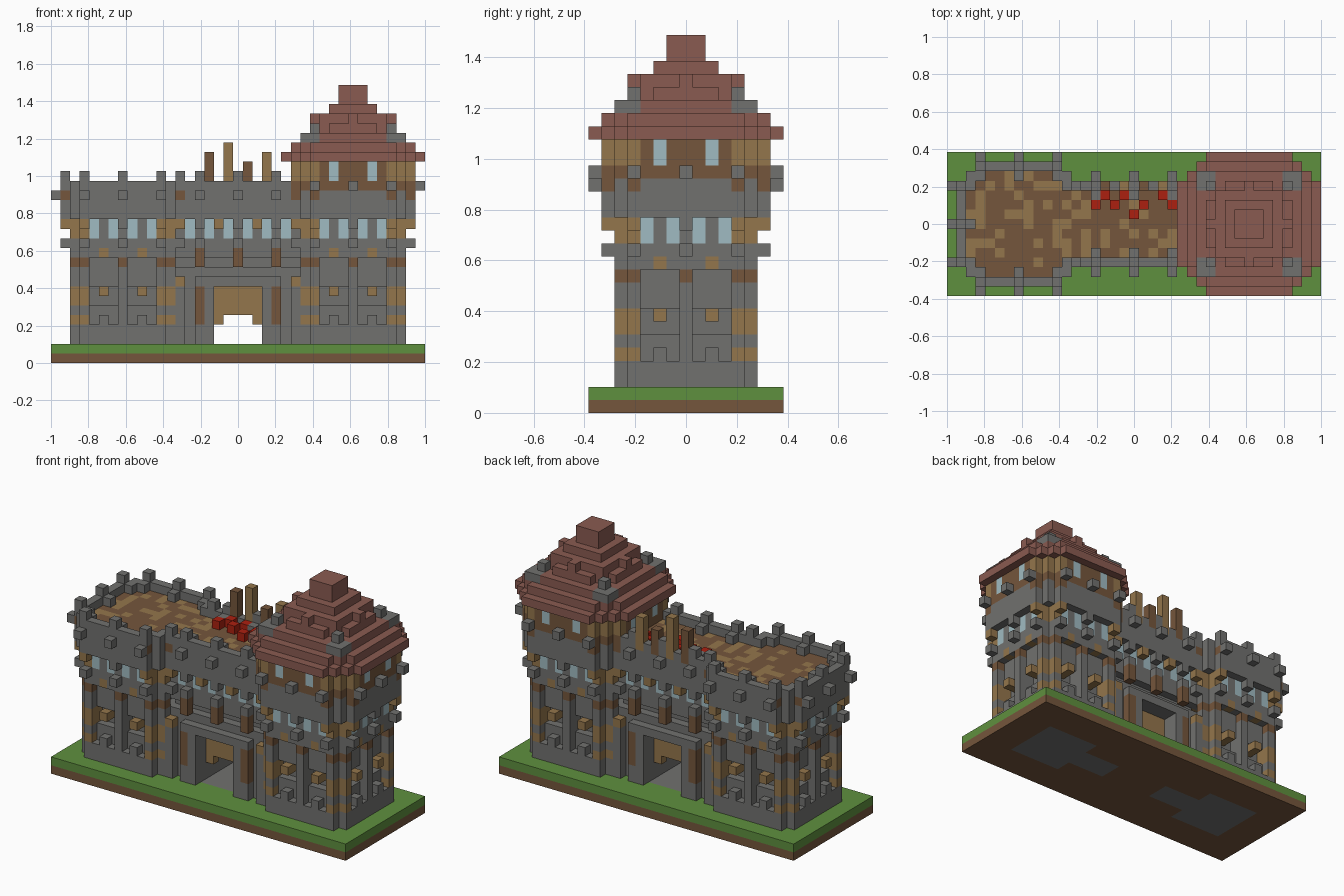
import bpy
import bmesh
import random

random.seed(4)
U = 2 / 39  # block size

cube = bpy.data.objects.get("Cube")
if cube:
    bpy.data.objects.remove(cube, do_unlink=True)

COLOURS = {
    "stone": (113, 113, 111), "timber": (117, 86, 60), "sandstone": (148, 118, 76),
    "roof_tile": (138, 91, 81), "window_glass": (160, 187, 194),
    "grass": (95, 144, 62), "red_cloth": (172, 32, 16),
}


def linear(c):
    c /= 255
    return ((c + 0.055) / 1.055) ** 2.4


materials = {}
for name, rgb in COLOURS.items():
    mat = bpy.data.materials.new(name)
    colour = (*[linear(c) for c in rgb], 1)
    mat.use_nodes = True
    mat.diffuse_color = colour
    bsdf = next(n for n in mat.node_tree.nodes if n.type == "BSDF_PRINCIPLED")
    bsdf.inputs["Base Color"].default_value = colour
    materials[name] = mat
NAMES = list(COLOURS)

cells = {}  # block position -> (part, colour)


def box(part, colour, xs, ys, zs):
    """Fill an inclusive range of blocks."""
    for x in range(xs[0], xs[1] + 1):
        for y in range(ys[0], ys[1] + 1):
            for z in range(zs[0], zs[1] + 1):
                cells[x, y, z] = (part, colour)


def clear(xs, ys, zs):
    for x in range(xs[0], xs[1] + 1):
        for y in range(ys[0], ys[1] + 1):
            for z in range(zs[0], zs[1] + 1):
                cells.pop((x, y, z), None)


def disc(part, colour, cx, half, zs, trim):
    """Fill a square plan with stepped corners."""
    for x in range(-half, half + 1):
        for y in range(-half, half + 1):
            if abs(x) + abs(y) <= 2 * half - trim:
                box(part, colour, (cx + x, cx + x), (y, y), zs)


def around(part, colour, cx, ring, offsets, zs):
    """Repeat a column on all four sides of a tower."""
    for o in offsets:
        for s in (-1, 1):
            for x, y in ((o, s * ring), (s * ring, o)):
                box(part, colour, (cx + x, cx + x), (y, y), zs)


def corners(part, colour, cx, places, zs):
    for a, b in places:
        for sx in (-1, 1):
            for sy in (-1, 1):
                x, y = cx + sx * a, sy * b
                box(part, colour, (x, x), (y, y), zs)


def mottled():
    return "sandstone" if random.random() < 0.28 else "timber"


# Ground slab with stone footings
box("ground", "timber", (-19, 19), (-7, 7), (0, 0))
box("ground", "grass", (-19, 19), (-7, 7), (1, 1))
for s in (-1, 1):
    disc("ground", "stone", 12 * s, 3, (0, 0), 0)
    box("ground", "stone", tuple(sorted((4 * s, 8 * s))), (-1, 1), (0, 0))
box("ground", "stone", (-2, 2), (-3, 3), (1, 1))


def tower(part, cx):
    # Lower shaft with niches, buttresses and stepped footings
    disc(part, "stone", cx, 4, (2, 5), 0)
    disc(part, "stone", cx, 3, (6, 7), 0)
    disc(part, "stone", cx, 4, (8, 10), 0)
    corners(part, "sandstone", cx, [(4, 4)], (6, 7))
    around(part, "stone", cx, 4, (-4, 0, 4), (6, 7))
    around(part, "stone", cx, 5, (-4, 0, 4), (2, 9))
    around(part, "stone", cx, 5, (-3, -1, 1, 3), (2, 3))
    around(part, "stone", cx, 5, (-2, 2), (2, 4))
    around(part, "sandstone", cx, 4, (-2, 2), (7, 7))
    around(part, "sandstone", cx, 5, (-2, 2), (7, 7))
    for zs in ((4, 4), (6, 7)):
        corners(part, "sandstone", cx, [(4, 4), (4, 5), (5, 4)], zs)
    # Window storey on timber brackets
    around(part, "timber", cx, 5, (-4, 0, 4), (10, 10))
    disc(part, "stone", cx, 5, (11, 14), 1)
    around(part, "sandstone", cx, 5, (-2, 2), (11, 11))
    around(part, "stone", cx, 6, (-4, 0, 4), (12, 12))
    around(part, "window_glass", cx, 5, (-3, -1, 1, 3), (13, 14))
    corners(part, "sandstone", cx, [(4, 5), (5, 4)], (13, 14))
    # Overhanging storey on sandstone brackets
    around(part, "sandstone", cx, 6, (-4, 4), (14, 14))
    around(part, "stone", cx, 6, (0,), (14, 14))
    disc(part, "stone", cx, 6, (15, 17), 2)


# Left tower with an open roof terrace
LEFT, RIGHT = -12, 12
tower("left_tower", LEFT)
disc("left_tower", "stone", LEFT, 6, (18, 18), 2)
for x in range(-5, 6):
    for y in range(-5, 6):
        if abs(x) + abs(y) <= 8:
            cells.pop((LEFT + x, y, 18), None)
            cells[LEFT + x, y, 17] = ("left_tower", mottled())
around("left_tower", "stone", LEFT, 6, (-4, 0, 4), (19, 19))
around("left_tower", "stone", LEFT, 7, (-4, 0, 4), (17, 17))
around("left_tower", "stone", LEFT, 5, (0,), (18, 18))
around("left_tower", "timber", LEFT, 6, (-4, 4), (17, 17))
clear((-7, -5), (-3, 3), (17, 19))
for x in range(-7, -4):
    for y in range(-3, 4):
        cells[x, y, 17] = ("left_tower", mottled())

# Right tower with a timber top storey
tower("right_tower", RIGHT)
disc("right_tower", "timber", RIGHT, 6, (18, 20), 2)
around("right_tower", "timber", RIGHT, 6, (-4, 4), (17, 17))
corners("right_tower", "sandstone", RIGHT, [(5, 5), (6, 4), (4, 6)], (19, 20))
around("right_tower", "window_glass", RIGHT, 6, (-2, 2), (19, 20))
around("right_tower", "stone", RIGHT, 7, (-4, 0, 4), (18, 18))

# Stepped tower roof with stone corner stubs and small ridges
disc("tower_roof", "roof_tile", RIGHT, 7, (21, 21), 3)
for step in range(5):
    half = 6 - step
    disc("tower_roof", "roof_tile", RIGHT, half, (22 + step, 22 + step), 2 if half > 3 else 0)
box("tower_roof", "roof_tile", (RIGHT - 1, RIGHT + 1), (-1, 1), (27, 28))
around("tower_roof", "roof_tile", RIGHT, 4, (0,), (24, 25))
corners("tower_roof", "stone", RIGHT, [(5, 5), (5, 4), (4, 5), (4, 4)], (23, 23))
corners("tower_roof", "stone", RIGHT, [(4, 4)], (24, 24))

# Hall lower wall with a gate passage
box("hall", "stone", (-7, 7), (-3, 3), (2, 9))
box("hall", "stone", (-6, 6), (-2, 2), (10, 10))
clear((-2, 2), (-3, 3), (2, 7))
for y in (-2, 2):
    box("gate", "sandstone", (-2, 2), (y, y), (4, 7))
    clear((-1, 1), (y, y), (4, 4))

# Hall window storey and overhanging storey
box("hall", "stone", (-6, 6), (-3, 3), (11, 14))
box("hall", "stone", (-5, 5), (-4, 4), (15, 18))
clear((-5, 5), (-3, 3), (18, 18))
for x in range(-5, 6):
    for y in range(-3, 4):
        cells[x, y, 17] = ("hall", mottled())

for s in (-1, 1):
    front, out = (s * 4, s * 4), (s * 5, s * 5)
    # Gate surround
    box("hall", "stone", (-4, 4), front, (8, 8))
    for x in (-4, -3, 3, 4):
        box("hall", "stone", (x, x), front, (2, 7))
    for x in (-4, 4):
        box("hall", "timber", (x, x), front, (4, 7))
    for x in (-6, 6):
        box("hall", "stone", (x, x), front, (2, 7))
        box("hall", "sandstone", (x, x), front, (8, 8))
    # Windows
    for x in range(-5, 6, 2):
        box("hall", "window_glass", (x, x), (s * 3, s * 3), (13, 14))
    # Brackets, battlements and projecting stones
    for x in (-4, 0, 4):
        box("hall", "timber", (x, x), front, (10, 11))
        box("hall", "stone", (x, x), front, (12, 12))
        box("hall", "stone", (x, x), front, (14, 14))
        box("hall", "stone", (x, x), front, (19, 19))
        box("hall", "stone", (x, x), out, (17, 17))
        box("hall", "stone", (x, x), (s * 3, s * 3), (18, 18))
    for x in (-2, 2):
        box("hall", "sandstone", (x, x), front, (14, 14))

# Chimneys along the back wall
for x, top, colour in ((-3, 21, "timber"), (-1, 22, "sandstone"),
                       (1, 20, "timber"), (3, 21, "sandstone")):
    box("chimneys", colour, (x, x), (4, 4), (18, top))

# Red bundles on the terrace
for x, y in ((-4, 2), (-3, 3), (-2, 2), (-1, 3), (0, 1), (1, 2), (3, 3), (4, 2)):
    box("red_bundles", "red_cloth", (x, x), (y, y), (18, 18))


# Turn each part's exposed block faces into a mesh
def build(part):
    bm = bmesh.new()
    verts = {}
    for (x, y, z), (owner, colour) in cells.items():
        if owner != part:
            continue
        for axis in range(3):
            for side in (0, 1):
                n = [x, y, z]
                n[axis] += 2 * side - 1
                if tuple(n) in cells:
                    continue
                quad = []
                for a, b in ((0, 0), (1, 0), (1, 1), (0, 1)):
                    p = [x, y, z]
                    p[axis] += side
                    p[(axis + 1) % 3] += a
                    p[(axis + 2) % 3] += b
                    key = tuple(p)
                    if key not in verts:
                        verts[key] = bm.verts.new(((p[0] - 0.5) * U, (p[1] - 0.5) * U, p[2] * U))
                    quad.append(verts[key])
                face = bm.faces.new(quad if side else quad[::-1])
                face.material_index = NAMES.index(colour)
    mesh = bpy.data.meshes.new(part)
    bm.to_mesh(mesh)
    bm.free()
    for name in NAMES:
        mesh.materials.append(materials[name])
    bpy.context.scene.collection.objects.link(bpy.data.objects.new(part, mesh))


for part in sorted({owner for owner, _ in cells.values()}):
    build(part)
